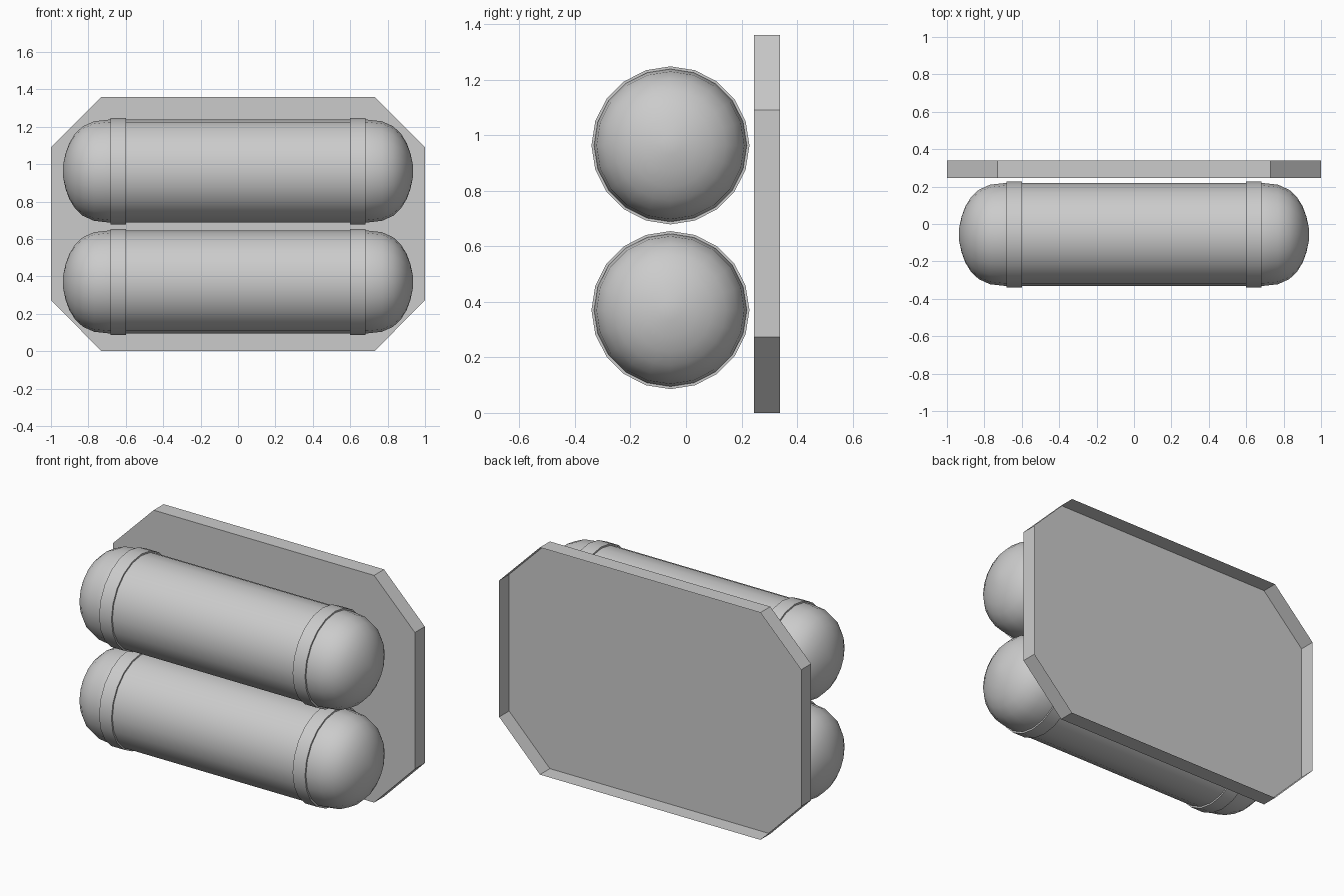
import bpy, bmesh, math

if "Cube" in bpy.data.objects:
    bpy.data.objects.remove(bpy.data.objects["Cube"])

SIDES = 20
TANK_Y = -0.056
TANK_R = 0.275
BAND_R = 0.2845


def make_object(name, bm, location=(0, 0, 0), smooth=None):
    bmesh.ops.recalc_face_normals(bm, faces=bm.faces[:])
    mesh = bpy.data.meshes.new(name)
    bm.to_mesh(mesh)
    bm.free()
    obj = bpy.data.objects.new(name, mesh)
    obj.location = location
    bpy.context.collection.objects.link(obj)
    if smooth:
        bpy.ops.object.select_all(action='DESELECT')
        obj.select_set(True)
        bpy.context.view_layer.objects.active = obj
        bpy.ops.object.shade_smooth_by_angle(angle=math.radians(smooth))
    return obj


def lathe_x(name, profile, location):
    """Revolve (x, radius) points around the x axis."""
    bm = bmesh.new()
    verts = [bm.verts.new((x, 0, r)) for x, r in profile]
    edges = [bm.edges.new(pair) for pair in zip(verts, verts[1:])]
    bmesh.ops.spin(bm, geom=verts + edges, cent=(0, 0, 0), axis=(1, 0, 0),
                   angle=math.tau, steps=SIDES, use_duplicate=False)
    bmesh.ops.remove_doubles(bm, verts=bm.verts[:], dist=0.0005)
    return make_object(name, bm, location, smooth=40)


# Back plate with chamfered corners: a shallow tray, open at the back
outline = [(0.73, 0), (1, 0.273), (1, 1.09), (0.73, 1.36)]
outline += [(-x, z) for x, z in reversed(outline)]
bm = bmesh.new()
front = [bm.verts.new((x, 0.245, z)) for x, z in outline]
back = [bm.verts.new((x, 0.339, z)) for x, z in outline]
bm.faces.new(front)
for i in range(len(outline)):
    j = (i + 1) % len(outline)
    bm.faces.new((front[i], front[j], back[j], back[i]))
make_object("back_plate", bm)

# Domed tank profile (right half), mirrored to the left
half = [(0.60, TANK_R), (0.69, 0.275), (0.77, 0.266), (0.83, 0.239),
        (0.872, 0.199), (0.902, 0.15), (0.922, 0.095), (0.935, 0.035), (0.937, 0)]
tank_profile = [(-x, r) for x, r in reversed(half)] + half

# Tanks with their two raised bands
for label, z in (("lower", 0.37), ("upper", 0.963)):
    centre = (0, TANK_Y, z)
    lathe_x(label + "_tank", tank_profile, centre)
    for side, s in (("left", -1), ("right", 1)):
        band = [(s * 0.60, 0.265), (s * 0.60, BAND_R), (s * 0.682, BAND_R), (s * 0.682, 0.265)]
        lathe_x(f"{label}_{side}_band", band, centre)
